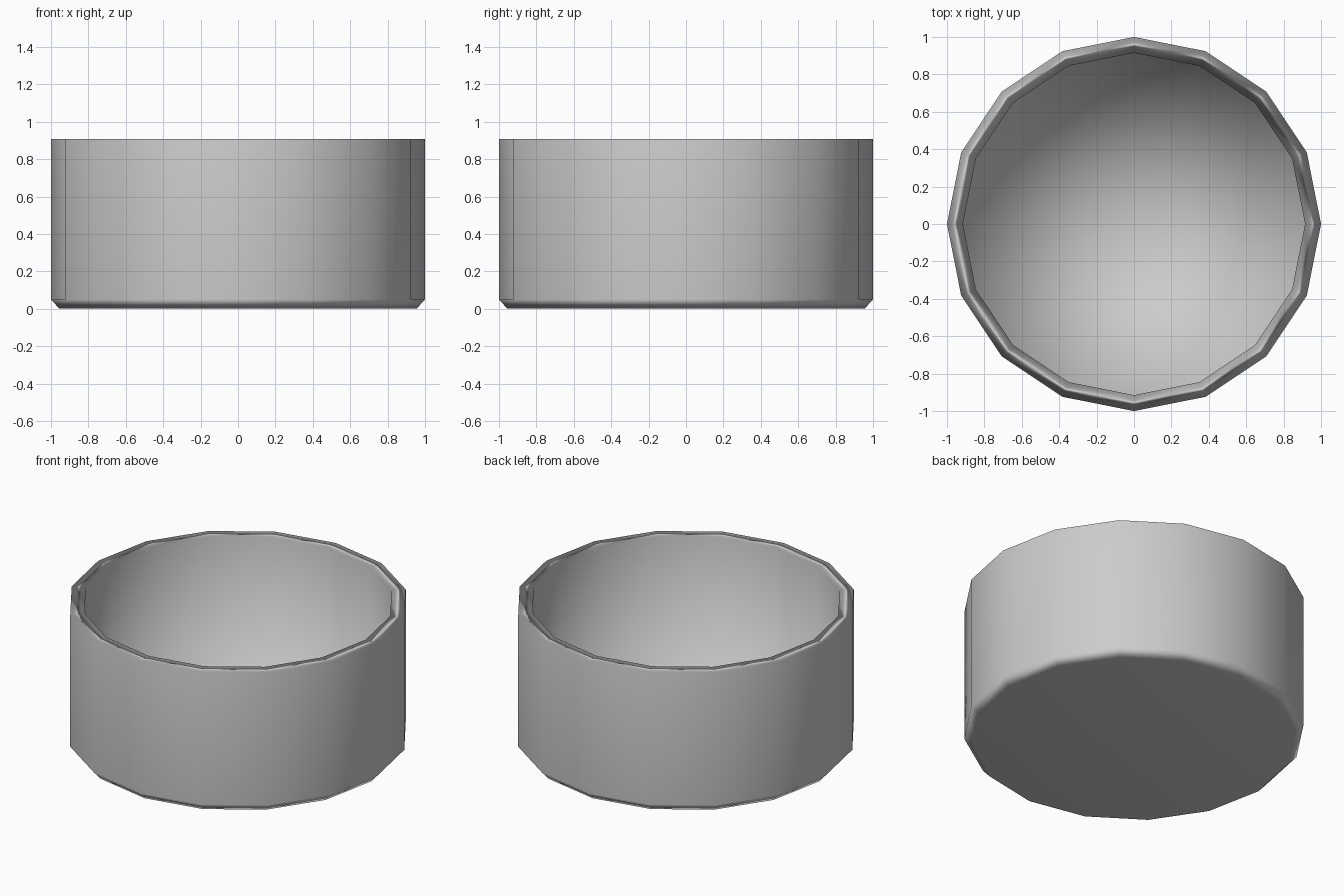
import bpy, bmesh, math

if "Cube" in bpy.data.objects:
    bpy.data.objects.remove(bpy.data.objects["Cube"])

SIDES = 16
FLOOR_Z = 0.1

# Half profile (radius, height): chamfered base, outer wall, rim,
# straight inner wall down to a flat floor
profile = [(0.955, 0.0), (1.0, 0.05), (1.0, 0.907), (0.915, 0.907), (0.915, FLOOR_Z)]

bm = bmesh.new()
rings = []
for r, z in profile:
    rings.append([bm.verts.new((r * math.cos(2 * math.pi * k / SIDES),
                                r * math.sin(2 * math.pi * k / SIDES), z))
                  for k in range(SIDES)])
for low, high in zip(rings, rings[1:]):
    for k in range(SIDES):
        n = (k + 1) % SIDES
        bm.faces.new((low[k], low[n], high[n], high[k]))

# Underside and inner floor, each a fan around its centre
for ring, z in ((rings[0], 0.0), (rings[-1], FLOOR_Z)):
    centre = bm.verts.new((0, 0, z))
    for k in range(SIDES):
        bm.faces.new((ring[k], ring[(k + 1) % SIDES], centre))

bmesh.ops.recalc_face_normals(bm, faces=bm.faces)
mesh = bpy.data.meshes.new("bowl")
bm.to_mesh(mesh)
bm.free()
bowl = bpy.data.objects.new("bowl", mesh)
bpy.context.collection.objects.link(bowl)

# Smooth shading weighted by face area
for p in mesh.polygons:
    p.use_smooth = True
weighted = bowl.modifiers.new("weighted_normals", 'WEIGHTED_NORMAL')
weighted.weight = 50
